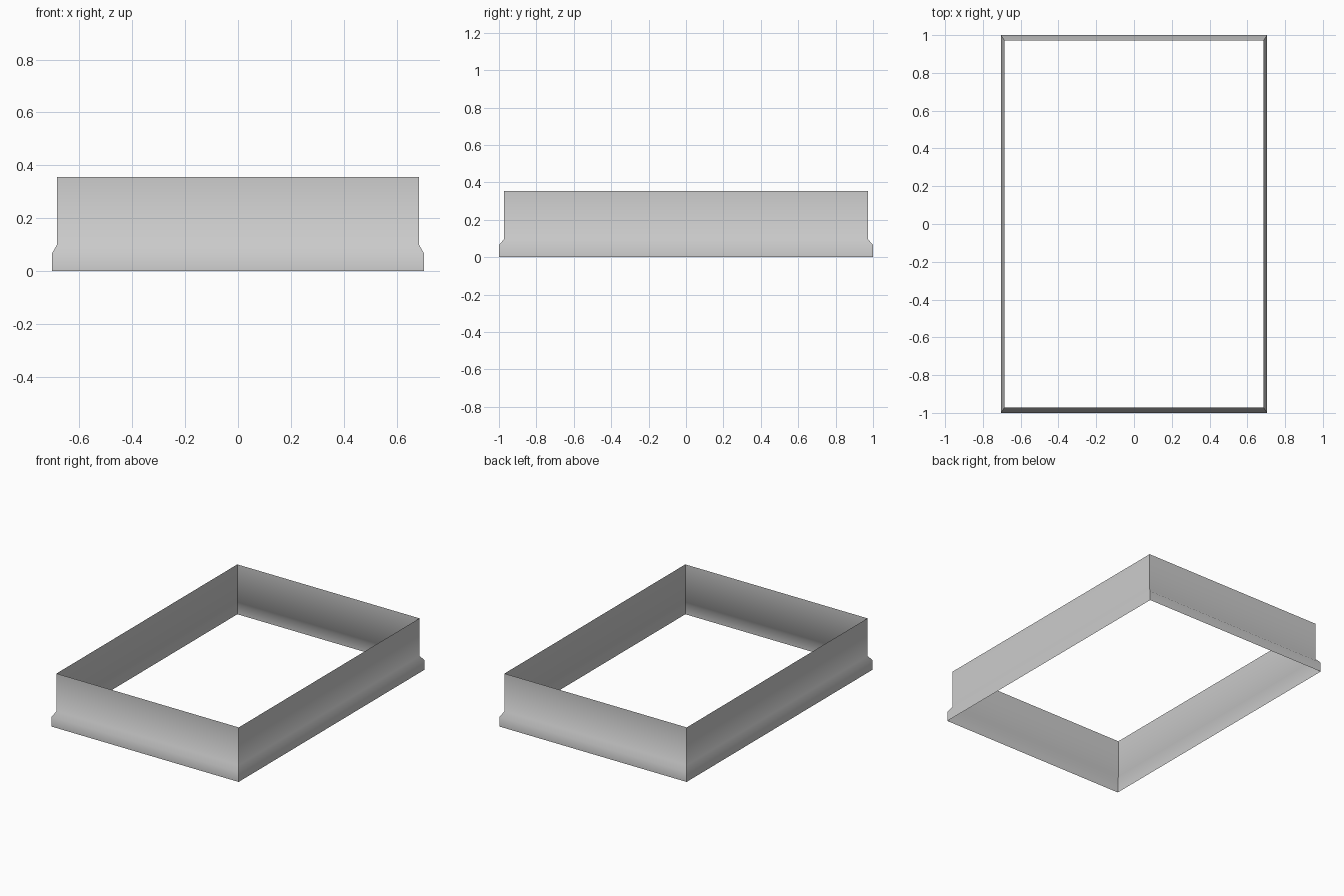
import bpy
import bmesh
from math import radians

cube = bpy.data.objects.get("Cube")
if cube:
    bpy.data.objects.remove(cube, do_unlink=True)

# Single painted grey
GREY = (0.6, 0.6, 0.6, 1.0)
mat = bpy.data.materials.new("plain_grey")
mat.use_nodes = True
mat.diffuse_color = GREY
mat.node_tree.nodes["Principled BSDF"].inputs["Base Color"].default_value = GREY

# Wall profile: half width, half depth, height
PROFILE = [(0.705, 1.0, 0.0), (0.705, 1.0, 0.065),
           (0.686, 0.972, 0.098), (0.686, 0.972, 0.355)]
CORNERS = [(-1, -1), (1, -1), (1, 1), (-1, 1)]

# Open rectangular curb: thin sheet walls with a flared foot
bm = bmesh.new()
rings = [[bm.verts.new((sx * w, sy * d, z)) for sx, sy in CORNERS]
         for w, d, z in PROFILE]
for low, high in zip(rings, rings[1:]):
    for i in range(4):
        j = (i + 1) % 4
        bm.faces.new((low[i], low[j], high[j], high[i]))

mesh = bpy.data.meshes.new("curb_frame")
bm.to_mesh(mesh)
bm.free()
mesh.materials.append(mat)
curb = bpy.data.objects.new("curb_frame", mesh)
bpy.context.collection.objects.link(curb)

# Soft bends along the profile, crisp mitred corners
bpy.ops.object.select_all(action="DESELECT")
curb.select_set(True)
bpy.context.view_layer.objects.active = curb
bpy.ops.object.shade_smooth_by_angle(angle=radians(60))
